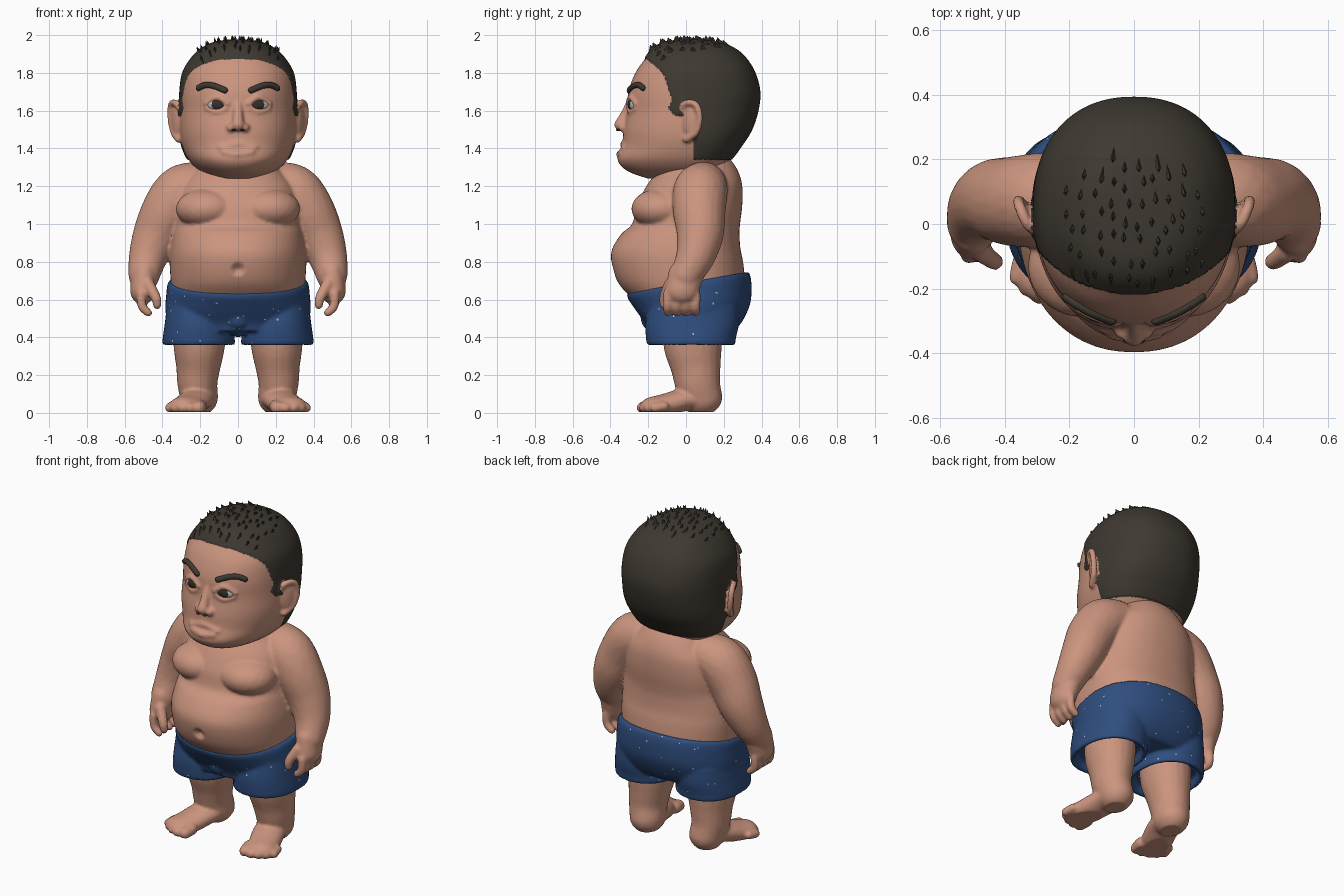
import bpy, bmesh, math, random
from mathutils import Matrix, Vector
from mathutils.bvhtree import BVHTree

if "Cube" in bpy.data.objects:
    bpy.data.objects.remove(bpy.data.objects["Cube"])
random.seed(4)


def material(name, rgb):
    m = bpy.data.materials.new(name)
    m.use_nodes = True
    m.diffuse_color = (*rgb, 1)
    bsdf = next(n for n in m.node_tree.nodes if n.type == 'BSDF_PRINCIPLED')
    bsdf.inputs["Base Color"].default_value = (*rgb, 1)
    bsdf.inputs["Roughness"].default_value = 0.8
    return m


SKIN = material("skin", (0.60, 0.30, 0.21))
HAIR = material("dark_hair", (0.048, 0.040, 0.030))
BLUE = material("blue_cloth", (0.028, 0.075, 0.21))
SPECK = material("pale_speck", (0.45, 0.52, 0.60))
WHITE = material("eye_white", (0.50, 0.54, 0.58))
IRIS = material("dark_iris", (0.035, 0.028, 0.022))


def spline(pts, k):
    """Catmull-Rom interpolation of tuples."""
    out = []
    for i in range(len(pts) - 1):
        a, b, c, d = (pts[min(max(i + j, 0), len(pts) - 1)] for j in (-1, 0, 1, 2))
        for s in range(k):
            t = s / k
            out.append(tuple(q + 0.5 * t * (r - p + t * (2*p - 5*q + 4*r - s4 + t * (3*(q - r) + s4 - p)))
                             for p, q, r, s4 in zip(a, b, c, d)))
    return out + [pts[-1]]


def loft(bm, sections, cx=0, cy=0.04, power=2.2, n=64, k=5, shear=0):
    """Stack of rounded rings; each section is height, half width, front y, back y."""
    rings = []
    for z, rx, front, back in spline(sections, k):
        ring = []
        for i in range(n):
            c, s = math.cos(2*math.pi*i/n), math.sin(2*math.pi*i/n)
            e = 2 / power
            x = cx + rx * math.copysign(abs(c)**e, c)
            y = cy + abs(s)**e * ((back - cy) if s > 0 else (front - cy))
            lift = shear * y * min(max((z - 0.45) / 0.2, 0), 1)
            ring.append(bm.verts.new((x, y, z + lift)))
        rings.append(ring)
    for lo, hi in zip(rings, rings[1:]):
        for i in range(n):
            j = (i + 1) % n
            bm.faces.new((lo[i], lo[j], hi[j], hi[i]))
    bm.faces.new(rings[0][::-1])
    bm.faces.new(rings[-1])


def blob(bm, loc, radii, turn=0, detail=3):
    mat = Matrix.Translation(loc) @ Matrix.Rotation(turn, 4, 'Z') @ Matrix.Diagonal((*radii, 1))
    return bmesh.ops.create_icosphere(bm, subdivisions=detail, radius=1, matrix=mat)


def limb(bm, pts, scale=(1, 1, 1), k=9, sides=(1, -1)):
    """Overlapping balls along a path of x, y, z, radius."""
    for s in sides:
        for x, y, z, r in spline(pts, k):
            blob(bm, (s*x, y, z), [r*q for q in scale], detail=3 if r > 0.05 else 2)


def finish(name, bm, mats, voxel=0, passes=5):
    """Turn the bmesh into an object, fusing its pieces if a voxel size is given."""
    me = bpy.data.meshes.new(name)
    bm.to_mesh(me)
    bm.free()
    ob = bpy.data.objects.new(name, me)
    bpy.context.collection.objects.link(ob)
    if voxel:
        rm = ob.modifiers.new("fuse", 'REMESH')
        rm.mode, rm.voxel_size = 'VOXEL', voxel
        sm = ob.modifiers.new("soften", 'SMOOTH')
        sm.factor, sm.iterations = 0.5, passes
        dg = bpy.context.evaluated_depsgraph_get()
        fused = bpy.data.meshes.new_from_object(ob.evaluated_get(dg))
        ob.modifiers.clear()
        ob.data = fused
    ob.data.materials.clear()
    for m in mats:
        ob.data.materials.append(m)
    ob.data.shade_smooth()
    return ob


# Body: torso, chest, arms, hands, legs and feet fused into one skin
bm = bmesh.new()
loft(bm, [(.46, .28, -.15, .22), (.56, .32, -.23, .29), (.63, .345, -.31, .305), (.70, .356, -.365, .312),
          (.80, .362, -.395, .302), (.87, .358, -.39, .288), (.95, .345, -.34, .283), (1.0, .335, -.285, .286),
          (1.1, .33, -.26, .298), (1.2, .30, -.21, .298), (1.27, .24, -.16, .28), (1.33, .19, -.12, .245),
          (1.38, .16, -.10, .20)])
for s in (1, -1):
    blob(bm, (s*.16, -.13, 1.08), (.17, .16, .11))
limb(bm, [(.22, .09, 1.20, .13), (.30, .075, 1.165, .145), (.37, .07, 1.07, .14), (.43, .075, .95, .125),
          (.475, .05, .83, .103), (.497, .0, .73, .083)])
limb(bm, [(.497, 0, .73, .083), (.505, -.02, .65, .078)], (.85, 1.15, 1))
for i in range(4):
    y = -.098 + .05*i
    limb(bm, [(.512, y, .63, .026), (.508, y, .565, .025), (.475, y, .53, .022)], k=6)
limb(bm, [(.475, -.085, .68, .034), (.435, -.115, .61, .028), (.428, -.115, .57, .023)])
limb(bm, [(.20, .03, .48, .14), (.205, .035, .36, .137), (.21, .05, .25, .118), (.215, .06, .16, .107),
          (.205, .08, .085, .10)], (1, 1.13, 1))
limb(bm, [(.20, .1, .065, .085), (.22, 0, .07, .09), (.255, -.1, .045, .088), (.28, -.16, .035, .082)], (1.05, 1, .65))
for x, y, r in ((.208, -.225, .036), (.252, -.235, .029), (.295, -.222, .028), (.333, -.198, .027), (.363, -.165, .026)):
    limb(bm, [(x - .01, y + .05, .035, r), (x, y, .027, r)], k=4)
body = finish("body", bm, [SKIN], 0.0095)
navel = Vector((0, -.39, .76))
for v in body.data.vertices:
    v.co.z = max(v.co.z, 0.005)
    d = (v.co - navel).length
    if d < .04:
        v.co.y += .03 * (1 - d/.04)

# Shorts: tilted waist, two hollow legs
bm = bmesh.new()
loft(bm, [(.43, .36, -.20, .25), (.48, .375, -.215, .30), (.55, .385, -.255, .34), (.62, .38, -.29, .347),
          (.67, .374, -.312, .34), (.69, .364, -.31, .332)], shear=.17)
for s in (1, -1):
    loft(bm, [(.56, .17, -.2, .28), (.47, .18, -.215, .28), (.40, .19, -.212, .265), (.365, .191, -.207, .26),
              (.36, .182, -.195, .25), (.366, .168, -.18, .235), (.41, .162, -.17, .225)], cx=s*.208, cy=.03)
limb(bm, [(0, -.17, .50, .07), (0, -.12, .46, .06)], sides=(1,))
shorts = finish("shorts", bm, [BLUE, SPECK], 0.0095, 4)
for p in shorts.data.polygons:
    p.material_index = int(random.random() < .004)

# Head: skull, nose, lips, lids and ears fused, hair coloured by its outline
bm = bmesh.new()
loft(bm, [(1.24, .11, -.20, .10), (1.28, .20, -.31, .17), (1.34, .262, -.362, .235), (1.42, .297, -.338, .295),
          (1.50, .310, -.330, .345), (1.60, .308, -.312, .378), (1.70, .305, -.305, .388), (1.80, .290, -.268, .362),
          (1.88, .242, -.212, .312), (1.93, .187, -.172, .25), (1.96, .12, -.11, .17), (1.972, .03, -.02, .08)],
     cy=.05, power=2.25, n=96)
skull = BVHTree.FromBMesh(bm)


def on_face(x, z, out=0.0):
    """Point on the front of the head, raised by out."""
    hit = skull.ray_cast(Vector((x, -2, z)), Vector((0, 1, 0)))[0]
    return Vector((x, hit.y - out, z))


def face_line(bm, pts, r, out=0, scale=(1, 1, 1), sides=(1, -1)):
    limb(bm, [(*on_face(x, z, out), r) for x, z in pts], scale, 8, sides)


limb(bm, [(0, -.295, 1.64, .024), (0, -.325, 1.57, .028), (0, -.347, 1.525, .034)], sides=(1,))
for s in (1, -1):
    blob(bm, (s*.036, -.328, 1.51), (.026, .03, .024))
    blob(bm, (s*.326, .025, 1.545), (.018, .05, .09), -.5*s)
face_line(bm, [(-.09, 1.402), (0, 1.422), (.09, 1.402)], .018, -.006, sides=(1,))
face_line(bm, [(-.07, 1.378), (0, 1.368), (.07, 1.378)], .02, -.007, sides=(1,))
face_line(bm, [(.055, 1.637), (.11, 1.672), (.17, 1.637)], .013, .003)
face_line(bm, [(.06, 1.612), (.11, 1.592), (.165, 1.612)], .011, 0)
limb(bm, [(.30, -.025, 1.60, .018), (.33, 0, 1.64, .018), (.353, .05, 1.633, .018), (.358, .072, 1.57, .018),
          (.342, .055, 1.49, .019), (.313, .005, 1.45, .022)])
head = finish("head", bm, [SKIN, HAIR], 0.009, 3)

HAIRLINE = ((1.34, .04), (1.56, .03), (1.575, -.06), (1.61, -.095), (1.66, -.075), (1.72, -.095),
            (1.78, -.115), (1.82, -.145), (1.87, -.205), (1.885, -.4))


def is_hair(c):
    if c.z < 1.34 or (abs(c.x) > .316 and c.y < .1 and c.z < 1.67):
        return False
    for (z0, y0), (z1, y1) in zip(HAIRLINE, HAIRLINE[1:]):
        if z0 <= c.z < z1:
            return c.y > y0 + (y1 - y0) * (c.z - z0) / (z1 - z0)
    return True


bm = bmesh.new()
bm.from_mesh(head.data)
bm.normal_update()
for f in bm.faces:
    f.material_index = int(is_hair(f.calc_center_median()))
for v in bm.verts:
    if all(f.material_index for f in v.link_faces):
        v.co += v.normal * .006
bm.to_mesh(head.data)
bm.free()

# Hair tufts: short wedges standing on the crown
bm = bmesh.new()
spots = [(s*(.02 + .045*i), -.17 + .058*j + .01*i) for s in (1, -1) for i in range(5) for j in range(7 - i//2)]
for x, y in spots:
    x, y = x + random.uniform(-.012, .012), y + random.uniform(-.015, .015)
    hit = skull.ray_cast(Vector((x, y, 3)), Vector((0, 0, -1)))[0]
    if hit:
        mat = Matrix.Translation(hit + Vector((0, 0, .004))) @ Matrix.Rotation(random.uniform(-.1, .5), 4, 'X') \
            @ Matrix.Rotation(x*2, 4, 'Y') @ Matrix.Diagonal((.6, 1.2, 1, 1))
        bmesh.ops.create_cone(bm, cap_ends=True, segments=4, radius1=.028, radius2=0, depth=.05, matrix=mat)
tufts = finish("hair_tufts", bm, [HAIR])
for p in tufts.data.polygons:
    p.use_smooth = False

# Eyes, with irises as the middle of each front
for side, s in (("left", 1), ("right", -1)):
    bm = bmesh.new()
    spot = on_face(s*.112, 1.632, -.014)
    blob(bm, spot, (.054, .026, .033), s*.3, 5)
    eye = finish(side + "_eye", bm, [WHITE, IRIS])
    for p in eye.data.polygons:
        p.material_index = int(math.hypot(p.center.x - s*.108, p.center.z - 1.632) < .031)

# Eyebrows and nostrils
bm = bmesh.new()
face_line(bm, [(.07, 1.708), (.13, 1.732), (.175, 1.735), (.208, 1.72)], .018, .004, (1, .8, 1))
finish("eyebrows", bm, [HAIR], 0.006, 2)
bm = bmesh.new()
for s in (1, -1):
    blob(bm, (s*.022, -.36, 1.497), (.012, .01, .006))
finish("nostrils", bm, [IRIS])
